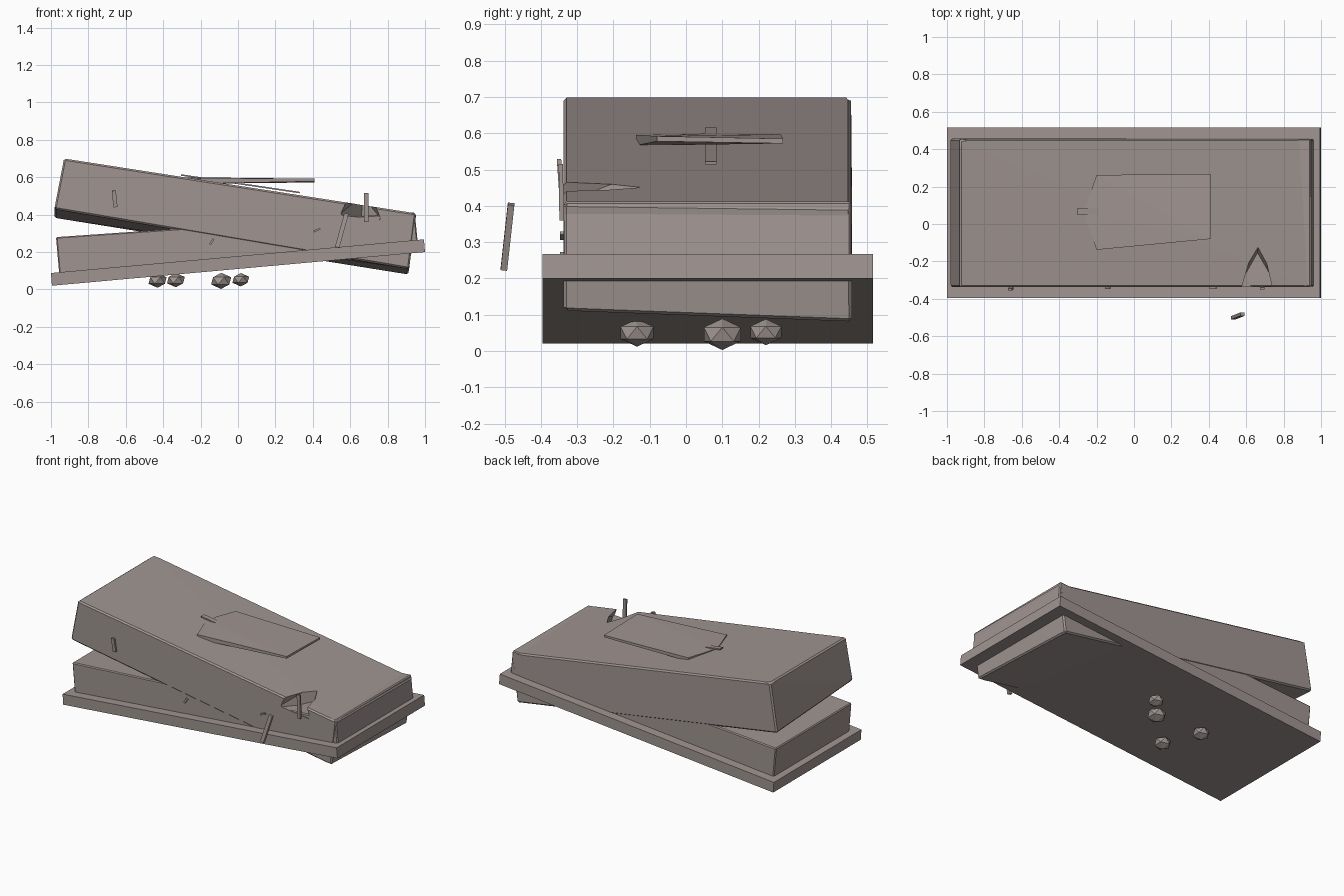
import bpy, bmesh, math
from mathutils import Vector

if "Cube" in bpy.data.objects:
    bpy.data.objects.remove(bpy.data.objects["Cube"])

stone = bpy.data.materials.new("weathered_stone")
stone.diffuse_color = (0.35, 0.30, 0.284, 1)
stone.use_nodes = True
stone.node_tree.nodes["Principled BSDF"].inputs["Base Color"].default_value = stone.diffuse_color


def finish(name, bm):
    bmesh.ops.recalc_face_normals(bm, faces=bm.faces)
    me = bpy.data.meshes.new(name)
    bm.to_mesh(me)
    bm.free()
    me.materials.append(stone)
    ob = bpy.data.objects.new(name, me)
    bpy.context.collection.objects.link(ob)
    return ob


def hull(name, pts, bevel=0):
    """Closed convex solid through a handful of corners."""
    bm = bmesh.new()
    vs = [bm.verts.new(p) for p in pts]
    bmesh.ops.convex_hull(bm, input=vs)
    bmesh.ops.dissolve_limit(bm, angle_limit=0.01, verts=bm.verts, edges=bm.edges)
    if bevel:
        bmesh.ops.bevel(bm, geom=bm.edges[:], offset=bevel, segments=1, affect='EDGES')
    return finish(name, bm)


def extrude_y(profile, y0, y1):
    return [(x, y, z) for y in (y0, y1) for x, z in profile]


def strip(name, a, b, w, t):
    """Thin bar from a to b, width w sideways, thickness t."""
    a, b = Vector(a), Vector(b)
    d = (b - a).normalized()
    ref = Vector((0, 1, 0)) if abs(d.y) < 0.9 else Vector((1, 0, 0))
    s = d.cross(ref).normalized()
    u = d.cross(s).normalized()
    return hull(name, [p + s * i * t / 2 + u * j * w / 2
                       for p in (a, b) for i in (-1, 1) for j in (-1, 1)])


# Tilted base slab
hull("base_slab", extrude_y([(-0.995, 0.02), (-1.0, 0.088), (0.994, 0.268), (1.0, 0.20)],
                            -0.395, 0.515))

# Lower chest, tilted with the slab
hull("lower_chest", extrude_y([(-0.955, 0.075), (-0.973, 0.28), (0.945, 0.412), (0.962, 0.24)],
                              -0.335, 0.455), 0.006)

# Upper chest, tipped the other way and sunk through the slab
upper = hull("upper_chest", [
    (-0.93, -0.338, 0.70), (-0.93, 0.455, 0.70),
    (0.952, -0.338, 0.407), (0.952, 0.455, 0.397),
    (-0.982, -0.338, 0.43), (-0.982, 0.458, 0.383),
    (0.915, -0.338, 0.11), (0.91, 0.458, 0.08)], 0.009)

# Broken notch in the front top edge
cutter = hull("notch_cutter", [
    (0.585, -0.36, 0.50), (0.72, -0.36, 0.50), (0.665, -0.10, 0.50),
    (0.54, -0.36, 0.40), (0.77, -0.36, 0.37), (0.66, -0.16, 0.38)])
mod = upper.modifiers.new("notch", 'BOOLEAN')
mod.object, mod.operation, mod.solver = cutter, 'DIFFERENCE', 'EXACT'
bpy.context.view_layer.objects.active = upper
bpy.ops.object.modifier_apply(modifier=mod.name)
bpy.data.objects.remove(cutter)

# Loose thin plate lying on top, sunk in at its left end
hull("loose_plate", [
    (0.41, 0.268, 0.585), (0.41, -0.08, 0.592), (0.13, -0.09, 0.594), (-0.2, -0.138, 0.596),
    (-0.27, 0.06, 0.60), (-0.2, 0.262, 0.597),
    (0.41, 0.268, 0.572), (0.41, -0.08, 0.578), (-0.2, -0.138, 0.566), (-0.2, 0.262, 0.574)])
strip("long_splinter", (-0.305, 0.068, 0.612), (0.33, 0.068, 0.518), 0.032, 0.008)

# Splinters standing at the front
strip("notch_splinter", (0.685, -0.343, 0.36), (0.685, -0.345, 0.515), 0.012, 0.024)
strip("fallen_splinter", (0.53, -0.502, 0.225), (0.58, -0.482, 0.405), 0.018, 0.024)
strip("left_splinter", (-0.655, -0.344, 0.44), (-0.664, -0.35, 0.528), 0.012, 0.022)
strip("small_splinter", (-0.15, -0.342, 0.24), (-0.13, -0.342, 0.27), 0.01, 0.012)
strip("small_chip", (0.405, -0.342, 0.31), (0.44, -0.342, 0.325), 0.01, 0.01)

# Faceted stones under the slab
for i, (x, y, z, r) in enumerate([(-0.43, 0.10, 0.048, 0.054), (-0.332, -0.135, 0.05, 0.053),
                                  (-0.09, 0.10, 0.046, 0.06), (0.015, 0.22, 0.052, 0.05)]):
    bm = bmesh.new()
    bmesh.ops.create_icosphere(bm, subdivisions=1, radius=r)
    for v in bm.verts:
        v.co = (v.co.x + x, v.co.y + y, v.co.z * 0.72 + z)
    finish("stone_%d" % (i + 1), bm)
